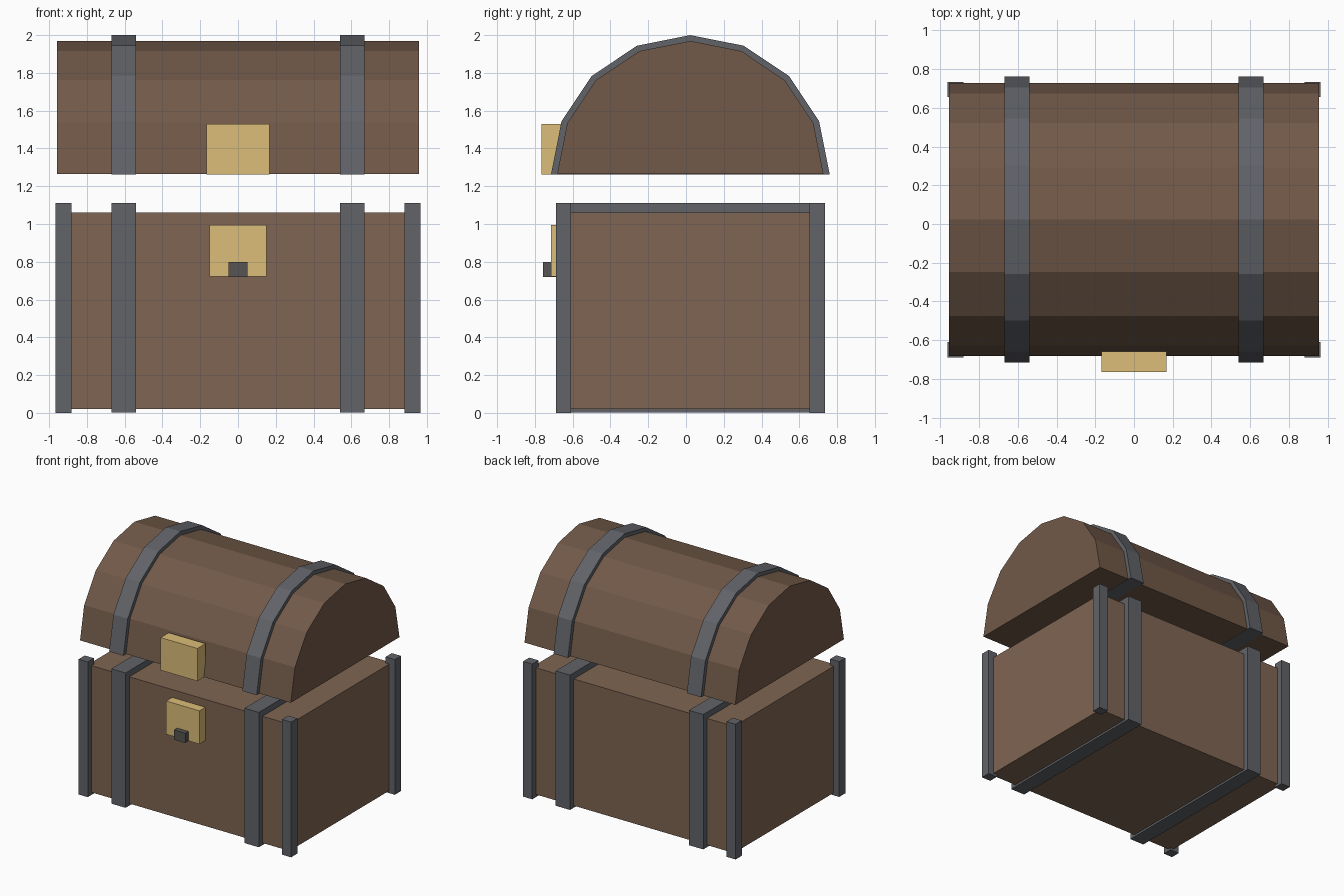
import bpy, bmesh
from math import pi, cos, sin

if "Cube" in bpy.data.objects:
    bpy.data.objects.remove(bpy.data.objects["Cube"])

CY = 0.023      # chest centre line in y
LID_Z = 1.262   # underside of the raised lid


def material(name, rgb):
    m = bpy.data.materials.new(name)
    m.diffuse_color = (*rgb, 1)
    m.use_nodes = True
    m.node_tree.nodes["Principled BSDF"].inputs["Base Color"].default_value = m.diffuse_color
    return m


BODY = material("body_wood", (0.21, 0.13, 0.085))
LID = material("lid_wood", (0.165, 0.10, 0.065))
IRON = material("iron", (0.12, 0.125, 0.14))
BRASS = material("brass", (0.72, 0.51, 0.19))
DARK = material("dark_iron", (0.095, 0.09, 0.085))


def finish(bm, name, mat):
    bmesh.ops.recalc_face_normals(bm, faces=bm.faces)
    me = bpy.data.meshes.new(name)
    bm.to_mesh(me)
    bm.free()
    me.materials.append(mat)
    ob = bpy.data.objects.new(name, me)
    bpy.context.collection.objects.link(ob)


def box(name, mat, x, y, z):
    """Box from (min, max) ranges on each axis."""
    bm = bmesh.new()
    bmesh.ops.create_cube(bm, size=1)
    for v in bm.verts:
        v.co = [(r[0] + r[1]) / 2 + c * (r[1] - r[0]) for r, c in zip((x, y, z), v.co)]
    finish(bm, name, mat)


def half_barrel(name, mat, x, radius, z, segments=8):
    """Solid half cylinder lying along x."""
    bm = bmesh.new()
    angles = [pi * i / segments for i in range(segments + 1)]
    face = bm.faces.new([bm.verts.new((x[0], CY + radius * cos(a), z + radius * sin(a)))
                         for a in angles])
    ext = bmesh.ops.extrude_face_region(bm, geom=[face], use_keep_orig=True)
    verts = [g for g in ext["geom"] if isinstance(g, bmesh.types.BMVert)]
    bmesh.ops.translate(bm, verts=verts, vec=(x[1] - x[0], 0, 0))
    finish(bm, name, mat)


# Wooden body and domed lid
box("body", BODY, (-0.915, 0.915), (CY - 0.662, CY + 0.662), (0.02, 1.06))
half_barrel("lid", LID, (-0.957, 0.957), 0.705, LID_Z + 0.002)

# Iron straps and corner posts, mirrored left and right
for side, s in (("left", -1), ("right", 1)):
    strap_x = sorted((s * 0.54, s * 0.67))
    post_x = sorted((s * 0.882, s * 0.965))
    box(f"body_strap_{side}", IRON, strap_x, (CY - 0.71, CY + 0.71), (0.003, 1.11))
    half_barrel(f"lid_strap_{side}", IRON, strap_x, 0.738, LID_Z)
    for end, e in (("front", -1), ("back", 1)):
        post_y = sorted((CY + e * 0.632, CY + e * 0.712))
        box(f"corner_post_{end}_{side}", IRON, post_x, post_y, (0, 1.11))

# Lock plates and catch
box("lid_lock_plate", BRASS, (-0.167, 0.167), (-0.765, -0.66), (LID_Z, 1.53))
box("body_lock_plate", BRASS, (-0.151, 0.151), (-0.716, -0.62), (0.722, 0.995))
box("lock_catch", DARK, (-0.051, 0.051), (-0.757, -0.66), (0.72, 0.80))
